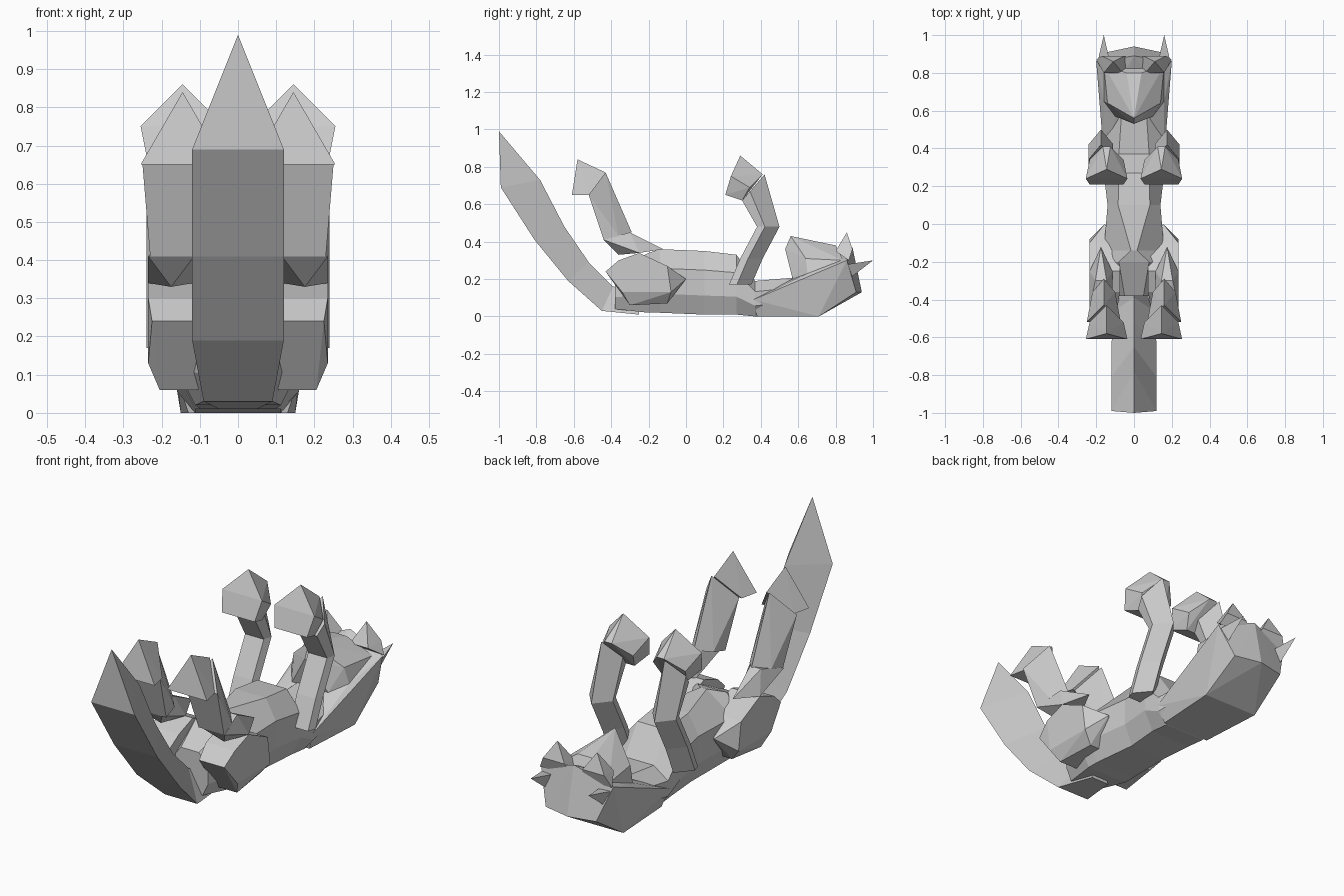
import bpy, bmesh

default_cube = bpy.data.objects.get("Cube")
if default_cube:
    bpy.data.objects.remove(default_cube, do_unlink=True)

GREY = (.6, .6, .6, 1)
grey = bpy.data.materials.new("plain grey")
grey.use_nodes = True
grey.diffuse_color = GREY
grey.node_tree.nodes["Principled BSDF"].inputs["Base Color"].default_value = GREY


def finish(name, bm):
    """Turn a bmesh into a flat shaded grey object."""
    bmesh.ops.recalc_face_normals(bm, faces=bm.faces)
    mesh = bpy.data.meshes.new(name)
    bm.to_mesh(mesh)
    bm.free()
    mesh.materials.append(grey)
    bpy.context.collection.objects.link(bpy.data.objects.new(name, mesh))


def bar(y, z, half=0):
    """Crosswise edge of the given half width; a single point when half is zero."""
    return [(-half, y, z), (half, y, z)] if half else [(0, y, z)]


def block(name, *bars, centre=0):
    """Convex faceted block stretched over crosswise bars."""
    bm = bmesh.new()
    for points in bars:
        for x, y, z in points:
            bm.verts.new((x + centre, y, z))
    bmesh.ops.convex_hull(bm, input=bm.verts)
    finish(name, bm)


def loft(name, rings):
    """Skin closed rings of equal length and cap both ends."""
    bm = bmesh.new()
    rows = [[bm.verts.new(point) for point in ring] for ring in rings]
    for row, following in zip(rows, rows[1:]):
        for i in range(len(row)):
            bm.faces.new((row[i - 1], row[i], following[i], following[i - 1]))
    bm.faces.new(rows[0])
    bm.faces.new(rows[-1])
    finish(name, bm)


# Torso and neck on its back: one eight sided section scaled along the spine
def torso_ring(y, width, floor, belly, crest=.5):
    profile = [(.7, 0), (1, .3), (1, .7), (crest, 1)]
    half = [(width * u, y, floor + (belly - floor) * v) for u, v in profile]
    return half + [(-x, y, z) for x, y, z in reversed(half)]


loft("torso", [
    torso_ring(y=-.38, width=.1, floor=.04, belly=.25),
    torso_ring(y=-.2, width=.16, floor=.02, belly=.34),
    torso_ring(y=-.14, width=.16, floor=.02, belly=.36, crest=.1),
    torso_ring(y=.1, width=.14, floor=.01, belly=.35, crest=.6),
    torso_ring(y=.27, width=.16, floor=.01, belly=.33),
    torso_ring(y=.37, width=.16, floor=0, belly=.19),
    torso_ring(y=.6, width=.13, floor=.03, belly=.21),
])


# Tail: triangular section swept up a parabola, ridge inside, pointed end
def tail_ring(i):
    y, z = -.45 - .18 * i, .03 + .13 * i + .03 * i * i
    width = .12 if i else .09
    return bar(y, z, width) + bar(y + .06 + .05 * i, z + .13 - .03 * i)


root = bar(y=-.25, z=.01, half=.05) + bar(y=-.25, z=.14)
loft("tail", [root] + [tail_ring(i) for i in range(4)])
block("tail_tip", tail_ring(3), bar(y=-1, z=.99))

# Head wedge and muzzle
block("head",
      bar(y=.71, z=0, half=.15),
      bar(y=.38, z=0, half=.13),
      bar(y=.36, z=.09, half=.16),
      bar(y=.91, z=.13, half=.14),
      bar(y=.94, z=.13),
      bar(y=.57, z=.2, half=.1),
      bar(y=.65, z=.23, half=.16),
      bar(y=.86, z=.3, half=.2),
      bar(y=.89, z=.37))
block("muzzle",
      bar(y=.57, z=.2, half=.1),
      bar(y=.65, z=.23, half=.16),
      bar(y=.64, z=.31, half=.14),
      bar(y=.84, z=.3, half=.16),
      bar(y=.53, z=.36),
      bar(y=.8, z=.38, half=.04),
      bar(y=.61, z=.4, half=.03),
      bar(y=.56, z=.43))

for side, sign in (("left", 1), ("right", -1)):
    leg = sign * .175
    paw = sign * .145

    # Ear and the small spike on the crown
    block(side + "_ear",
          bar(y=.86, z=.45),
          bar(y=.87, z=.3, half=.09),
          bar(y=.89, z=.36, half=.06),
          bar(y=.8, z=.35, half=.05),
          centre=sign * .11)
    block(side + "_crown_spike",
          bar(y=1, z=.3),
          bar(y=.87, z=.28, half=.03),
          bar(y=.87, z=.2),
          centre=sign * .16)

    # Hind leg: thigh, knee, then a shin and foot sharing one ridge
    block(side + "_thigh",
          bar(y=-.3, z=.06, half=.05),
          bar(y=-.1, z=.07, half=.03),
          bar(y=-.34, z=.13, half=.08),
          bar(y=-.08, z=.13, half=.08),
          bar(y=-.43, z=.24, half=.07),
          bar(y=0, z=.2),
          bar(y=-.1, z=.27, half=.08),
          bar(y=-.36, z=.3, half=.08),
          bar(y=-.25, z=.34, half=.08),
          centre=sign * .155)
    block(side + "_knee",
          bar(y=-.25, z=.34, half=.06),
          bar(y=-.36, z=.33),
          bar(y=-.12, z=.36),
          bar(y=-.44, z=.41, half=.06),
          bar(y=-.3, z=.45, half=.03),
          centre=leg)
    block(side + "_shin",
          bar(y=-.44, z=.41, half=.07),
          bar(y=-.36, z=.43, half=.06),
          bar(y=-.29, z=.45),
          bar(y=-.52, z=.65, half=.09),
          bar(y=-.43, z=.77),
          centre=sign * .16)
    block(side + "_hind_foot",
          bar(y=-.61, z=.65, half=.11),
          bar(y=-.52, z=.65, half=.09),
          bar(y=-.43, z=.77),
          bar(y=-.58, z=.84),
          centre=paw)

    # Foreleg: five sided tube bent at the elbow, its ridge running into the paw
    section = [(-.8, -1), (.8, -1), (1, -.3), (0, 1), (-1, -.3)]
    path = [(.29, .17, 0), (.35, .31, 0), (.44, .48, 0), (.36, .69, .07)]
    loft(side + "_foreleg",
         [[(leg + across * .065, y + along * .06, z + along * tilt)
           for across, along in section]
          for y, z, tilt in path])
    block(side + "_forepaw",
          bar(y=.3, z=.62, half=.07),
          bar(y=.21, z=.65, half=.09),
          bar(y=.34, z=.69, half=.09),
          bar(y=.24, z=.75, half=.11),
          bar(y=.41, z=.76, half=.02),
          bar(y=.29, z=.86),
          centre=paw)
